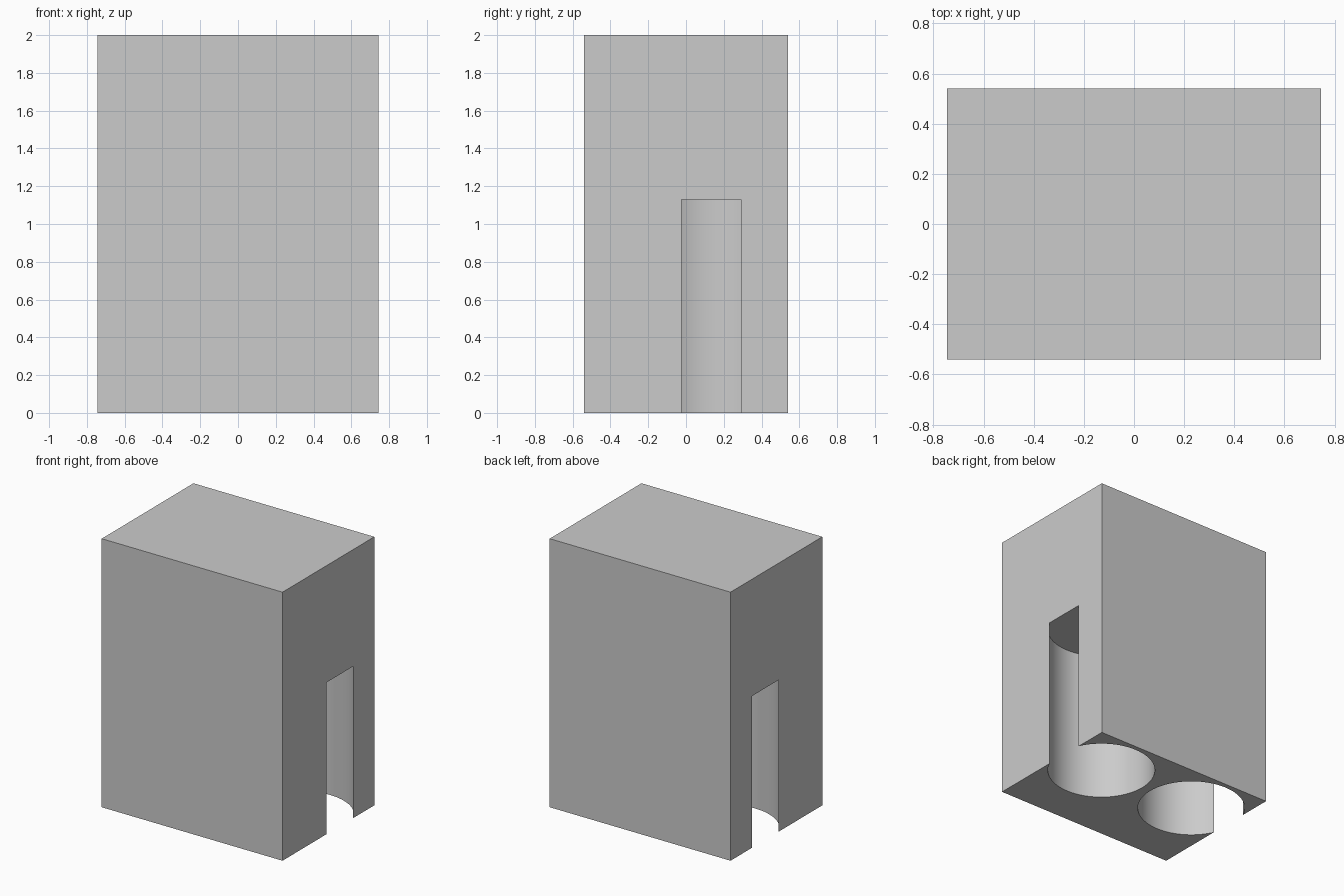
import bpy
import math

WIDTH, DEPTH, HEIGHT = 1.49, 1.08, 2.0
BORE_RADIUS, BORE_HEIGHT = 0.372, 1.13
BORE_X, BORE_Y = 0.408, 0.133
OVERSHOOT = 0.2

cube = bpy.data.objects.get("Cube")
if cube:
    bpy.data.objects.remove(cube, do_unlink=True)

grey = bpy.data.materials.new("light_grey")
colour = (0.6, 0.6, 0.6, 1)
grey.use_nodes = True
grey.diffuse_color = colour
grey.node_tree.nodes["Principled BSDF"].inputs["Base Color"].default_value = colour

# Solid rectangular block
bpy.ops.mesh.primitive_cube_add(size=1, location=(0, 0, HEIGHT / 2))
block = bpy.context.object
block.name = "block"
block.scale = (WIDTH, DEPTH, HEIGHT)
bpy.ops.object.transform_apply(location=True, rotation=False, scale=True)
block.data.materials.append(grey)


def cut_bore(side):
    """Cut a round blind bore from below, breaking through one side wall."""
    bpy.ops.mesh.primitive_cylinder_add(
        vertices=96, radius=BORE_RADIUS, depth=BORE_HEIGHT + OVERSHOOT,
        location=(side * BORE_X, BORE_Y, (BORE_HEIGHT - OVERSHOOT) / 2))
    cutter = bpy.context.object
    cutter.name = "bore_cutter"
    cutter.hide_render = True
    cutter.data.materials.append(grey)
    bore = block.modifiers.new("bore", "BOOLEAN")
    bore.operation = "DIFFERENCE"
    bore.solver = "EXACT"
    bore.object = cutter
    bpy.context.view_layer.objects.active = block
    bpy.ops.object.modifier_apply(modifier=bore.name)
    bpy.data.objects.remove(cutter, do_unlink=True)


# Matching left and right bores
for side in (1, -1):
    cut_bore(side)

# Smooth bore walls with crisp outer edges
bpy.ops.object.select_all(action="DESELECT")
block.select_set(True)
bpy.context.view_layer.objects.active = block
bpy.ops.object.shade_smooth_by_angle(angle=math.radians(30))
